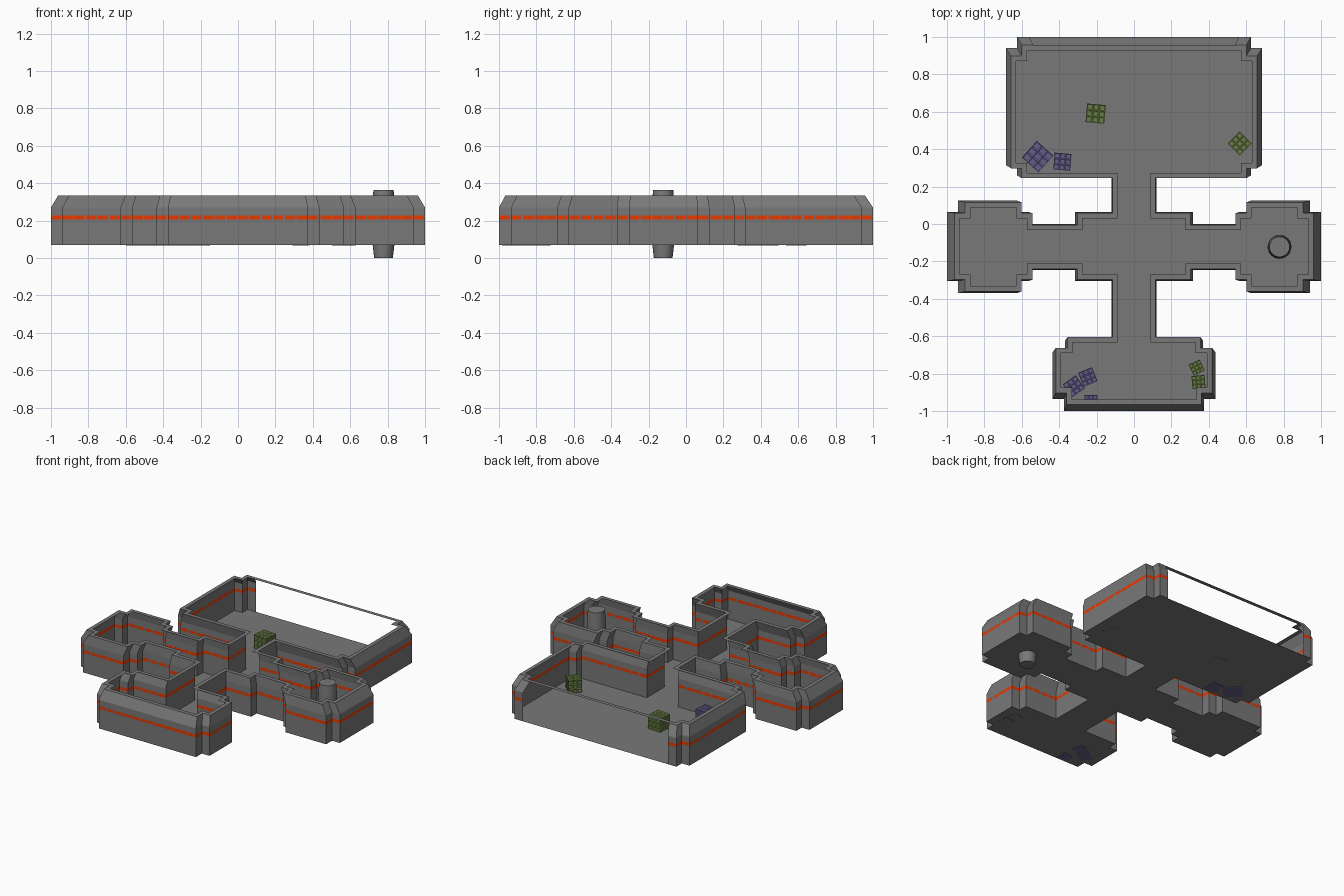
import bpy, bmesh, math
from mathutils import Vector, Matrix

cube = bpy.data.objects.get("Cube")
if cube:
    bpy.data.objects.remove(cube)


def material(name, rgb):
    m = bpy.data.materials.new(name)
    m.use_nodes = True
    m.diffuse_color = (*rgb, 1)
    for node in m.node_tree.nodes:
        if node.type == 'BSDF_PRINCIPLED':
            node.inputs["Base Color"].default_value = (*rgb, 1)
    return m


GREY = material("hull_grey", (0.19, 0.19, 0.19))
ORANGE = material("stripe_orange", (0.8, 0.04, 0.0))
GREEN = material("crate_green", (0.24, 0.4, 0.08))
DARK_GREEN = material("crate_dark_green", (0.14, 0.2, 0.07))
PURPLE = material("crate_purple", (0.25, 0.19, 0.52))
DARK_PURPLE = material("crate_dark_purple", (0.13, 0.11, 0.24))


def make_object(name, bm, mats):
    mesh = bpy.data.meshes.new(name)
    bm.to_mesh(mesh)
    bm.free()
    for m in mats:
        mesh.materials.append(m)
    ob = bpy.data.objects.new(name, mesh)
    bpy.context.collection.objects.link(ob)
    return ob


# Floor plan: right half from back to front, mirrored for the other half
OPENING = .56
half = [
    (OPENING, 1), (.625, 1), (.625, .94), (.685, .94), (.685, .315),
    (.625, .315), (.625, .26), (.12, .26), (.12, .065), (.315, .065),
    (.315, 0), (.565, 0), (.565, .065), (.625, .065), (.625, .125),
    (.94, .125), (.94, .065), (1, .065), (1, -.305), (.94, -.305),
    (.94, -.37), (.625, -.37), (.625, -.305), (.565, -.305), (.565, -.245),
    (.315, -.245), (.315, -.305), (.12, -.305), (.12, -.625), (.37, -.625),
    (.37, -.685), (.435, -.685), (.435, -.935), (.375, -.935), (.375, -1)]
plan = [Vector(p) for p in half] + [Vector((-x, y)) for x, y in reversed(half)]
plan.reverse()  # counter-clockwise
count = len(plan)

FLOOR, STRIPE_LOW, STRIPE_HIGH, SHOULDER, TOP = .07, .206, .227, .27, .335
HUB, LEAN, LIP, DASH = Vector((0, -.12)), .961, .028, .06


def inset(loop, d):
    out = []
    for i, p in enumerate(loop):
        a = (p - loop[i - 1]).normalized()
        b = (loop[(i + 1) % count] - p).normalized()
        out.append(p + d * Vector((-a.y - b.y, a.x + b.x)) / (1 + a.dot(b)))
    return out


rim = [HUB + (p - HUB) * LEAN for p in plan]
lip = inset(rim, LIP)


def quad(bm, a, b, za, c, d, zb, mat=0):
    corners = [(*a, za), (*b, za), (*d, zb), (*c, zb)]
    f = bm.faces.new([bm.verts.new(v) for v in corners])
    f.material_index = mat


# Floor slab
bm = bmesh.new()
bm.faces.new([bm.verts.new((*p, FLOOR)) for p in plan])
make_object("floor", bm, [GREY])

# Walls with a dashed stripe, leaning shoulder and flat lip; the back is open
walls, top = bmesh.new(), bmesh.new()
for i in range(count):
    j = (i + 1) % count
    a, b = plan[i], plan[j]
    quad(top, rim[i], rim[j], TOP, lip[i], lip[j], TOP)
    if min(a.y, b.y) > .99 and abs(a.x + b.x) < .01:
        continue
    quad(walls, a, b, FLOOR, a, b, STRIPE_LOW)
    quad(walls, a, b, STRIPE_HIGH, a, b, SHOULDER)
    quad(walls, a, b, SHOULDER, rim[i], rim[j], TOP)
    n = max(1, round((b - a).length / DASH))
    for k in range(n):
        p, q, r = (a.lerp(b, (k + t) / n) for t in (0, .9, 1))
        quad(walls, p, q, STRIPE_LOW, p, q, STRIPE_HIGH, 1)
        quad(walls, q, r, STRIPE_LOW, q, r, STRIPE_HIGH, 0)
for bm in (walls, top):
    bmesh.ops.remove_doubles(bm, verts=bm.verts, dist=.0005)
make_object("outer_walls", walls, [GREY, ORANGE])
make_object("wall_top_lip", top, [GREY])

# Bulging barrel column through the floor of the left room
bm = bmesh.new()
profile = [(.05, 0), (.058, .07), (.064, .18), (.059, .3), (.054, .365)]
SIDES = 24
rings = [[bm.verts.new((r * math.cos(t * math.tau / SIDES),
                        r * math.sin(t * math.tau / SIDES), z))
          for t in range(SIDES)] for r, z in profile]
for lo, hi in zip(rings, rings[1:]):
    for t in range(SIDES):
        u = (t + 1) % SIDES
        bm.faces.new((lo[t], lo[u], hi[u], hi[t]))
bm.faces.new(rings[0][::-1])
bm.faces.new(rings[-1])
barrel = make_object("barrel_column", bm, [GREY])
barrel.location = (.778, -.122, 0)
bpy.context.view_layer.objects.active = barrel
barrel.select_set(True)
bpy.ops.object.shade_smooth_by_angle(angle=math.radians(35))
barrel.select_set(False)


# Crates: a cube with a lattice of recessed panels and a plain underside
def crate(name, x, y, size, turn, colours):
    bm = bmesh.new()
    bmesh.ops.create_cube(bm, size=size)
    bmesh.ops.subdivide_edges(bm, edges=bm.edges[:], cuts=2, use_grid_fill=True)
    bm.normal_update()
    under = [f for f in bm.faces if f.normal.z < -.5]
    panels = [f for f in bm.faces if f.normal.z > -.5]
    for f in under:
        f.material_index = 2
    bmesh.ops.inset_individual(bm, faces=panels, thickness=size * .06,
                               depth=-size * .03)
    for f in panels:
        f.material_index = 1
    ob = make_object(name, bm, colours)
    ob.location = (x, y, .066 + size / 2)
    ob.rotation_euler.z = math.radians(turn)


green = [GREEN, DARK_GREEN, GREY]
purple = [PURPLE, DARK_PURPLE, DARK_PURPLE]
crate("green_crate_middle", -.205, .59, .1, -5, green)
crate("green_crate_side", .565, .43, .09, 45, green)
crate("purple_crate_large", -.515, .36, .12, 48, purple)
crate("purple_crate_small", -.383, .333, .09, -5, purple)
crate("purple_crate_front_a", -.322, -.868, .085, 35, purple)
crate("purple_crate_front_b", -.247, -.818, .08, 22, purple)
crate("purple_crate_front_c", -.23, -.95, .07, 0, purple)
crate("green_crate_front_a", .335, -.768, .065, 25, green)
crate("green_crate_front_b", .345, -.845, .07, 5, green)
